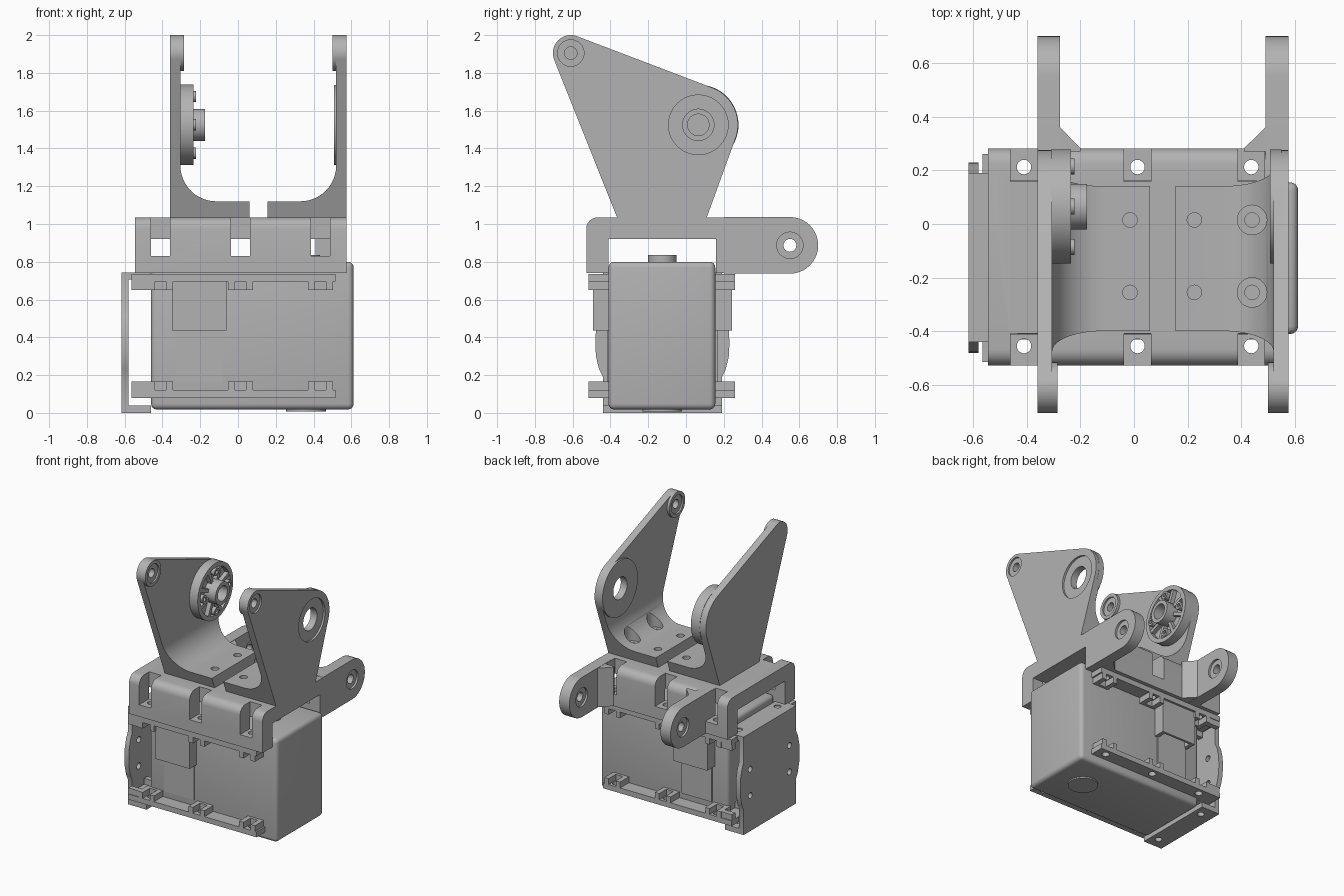
import bpy, bmesh
from math import sin, cos, pi, radians
from mathutils.geometry import convex_hull_2d

cube = bpy.data.objects.get("Cube")
if cube:
    bpy.data.objects.remove(cube, do_unlink=True)

grey = bpy.data.materials.new("plain grey")
grey.use_nodes = True
shade = (0.45, 0.45, 0.45, 1)
grey.diffuse_color = shade
grey.node_tree.nodes["Principled BSDF"].inputs["Base Color"].default_value = shade

MID_Y = -0.125                      # centre line of the motor
MID_X = 0.1075                      # centre line of the upper bracket
LUGS = (-0.41, 0.013, 0.437)        # screw positions along the motor


def prism(name, points, axis, start, end):
    """Extrude a flat outline along one axis."""
    place = {"x": lambda u, v, w: (w, u, v),
             "y": lambda u, v, w: (u, w, v),
             "z": lambda u, v, w: (u, v, w)}[axis]
    bm = bmesh.new()
    low = [bm.verts.new(place(u, v, start)) for u, v in points]
    high = [bm.verts.new(place(u, v, end)) for u, v in points]
    bm.faces.new(low)
    bm.faces.new(high)
    for i in range(len(points)):
        j = (i + 1) % len(points)
        bm.faces.new((low[i], low[j], high[j], high[i]))
    bmesh.ops.recalc_face_normals(bm, faces=bm.faces)
    mesh = bpy.data.meshes.new(name)
    bm.to_mesh(mesh)
    bm.free()
    mesh.materials.append(grey)
    obj = bpy.data.objects.new(name, mesh)
    bpy.context.collection.objects.link(obj)
    return obj


def box(name, xs, ys, zs):
    outline = [(xs[0], ys[0]), (xs[1], ys[0]), (xs[1], ys[1]), (xs[0], ys[1])]
    return prism(name, outline, "z", *zs)


def arc(u, v, radius, start, end, steps=10):
    angles = [radians(start + (end - start) * i / steps) for i in range(steps + 1)]
    return [(u + radius * cos(a), v + radius * sin(a)) for a in angles]


def cylinder(name, u, v, radius, axis, start, end, steps=40):
    return prism(name, arc(u, v, radius, 0, 360, steps)[:-1], axis, start, end)


def apply(obj, modifier):
    bpy.context.view_layer.objects.active = obj
    bpy.ops.object.modifier_apply(modifier=modifier.name)


def combine(obj, tools, operation="DIFFERENCE"):
    for tool in tools:
        mod = obj.modifiers.new("combine", "BOOLEAN")
        mod.operation, mod.solver, mod.object = operation, "EXACT", tool
        apply(obj, mod)
        bpy.data.objects.remove(tool, do_unlink=True)
    return obj


def bevel(obj, width):
    mod = obj.modifiers.new("round", "BEVEL")
    mod.width, mod.segments = width, 4
    apply(obj, mod)


def hull(points):
    return [points[i] for i in convex_hull_2d(points)]


def mirror(points):
    return [(2 * MID_X - x, z) for x, z in points]


# Motor housing with output disc and bottom pad
body = box("motor_body", (-0.46, 0.612), (-0.41, 0.155), (0.018, 0.8))
bevel(body, 0.03)
cylinder("output_disc", 0.36, MID_Y, 0.075, "z", 0.79, 0.835)
cylinder("bottom_pad", 0.36, MID_Y, 0.105, "z", 0.008, 0.03)

# Flanges with screw lugs, lower and upper
for level, (z0, z1, lug0, lug1) in {"lower": (0.08, 0.12, 0.115, 0.165),
                                    "upper": (0.695, 0.735, 0.65, 0.7)}.items():
    edge = [(-0.565, -0.515), (0.515, -0.515), (0.515, 0.26), (-0.565, 0.26)]
    flange = prism(level + "_flange", edge, "z", z0, z1)
    combine(flange, [cylinder("hole", x, y, 0.027, "z", 0, 1, 20)
                     for x in LUGS for y in (-0.455, 0.212)])
    for x in LUGS:
        for y0, y1 in ((-0.515, -0.4), (0.145, 0.26)):
            for side in (-1, 1):
                cx = x + side * 0.048
                box(level + "_lug", (cx - 0.018, cx + 0.018), (y0, y1), (lug0, lug1))
            inner = (-0.43, -0.4) if y0 < MID_Y else (0.145, 0.175)
            box(level + "_lug_back", (x - 0.05, x + 0.05), inner, (lug0, lug1))
    for y in (-0.49, -0.3, 0.05, 0.235):
        box(level + "_end_lug", (-0.565, -0.45), (y - 0.02, y + 0.02), (lug0, lug1))

# Cable sockets and cover plates on both faces
for side in (-1, 1):
    def span(near, far):
        return sorted((MID_Y + side * near, MID_Y + side * far))
    socket = box("cable_socket", (-0.35, -0.06), span(0.27, 0.368), (0.437, 0.7))
    combine(socket, [box("opening", (-0.32, -0.09), span(0.29, 0.35), (0.4, 0.5))])
    box("socket_plate", (-0.33, -0.08), span(0.275, 0.291), (0.165, 0.437))

# End bracket with bulging sides and two feet
bulge = [(0.315, 0), (0.315, 0.19), (0.335, 0.23), (0.352, 0.3), (0.355, 0.37),
         (0.352, 0.44), (0.335, 0.51), (0.315, 0.55), (0.315, 0.743)]
outline = [(MID_Y + y, z) for y, z in bulge] + [(MID_Y - y, z) for y, z in reversed(bulge)]
plate = prism("end_bracket_plate", outline, "x", -0.617, -0.58)
combine(plate, [cylinder("hole", MID_Y + s * 0.235, z, 0.023, "x", -1, 0, 20)
                for s in (-1, 1) for z in (0.27, 0.47)])
for name, z0, z1 in (("end_bracket_foot", 0, 0.04), ("end_bracket_top", 0.705, 0.743)):
    foot = box(name, (-0.6, -0.46), (-0.44, 0.19), (z0, z1))
    combine(foot, [cylinder("hole", -0.52, MID_Y + s * 0.23, 0.025, "z", z0 - 0.1, z1 + 0.1, 20)
                   for s in (-1, 1)])

# Saddle over the motor: channel section with screw notches
FRONT, BACK, BASE, TOP, R = -0.528, 0.282, 0.74, 1.035, 0.06
section = ([(BACK, BASE)] + arc(BACK - R, TOP - R, R, 0, 90, 6)
           + arc(FRONT + R, TOP - R, R, 90, 180, 6)
           + [(FRONT, BASE), (-0.41, BASE), (-0.41, 0.92), (0.16, 0.92), (0.16, BASE)])
saddle = prism("saddle", section, "x", -0.545, 0.575)
for x in LUGS:
    for ys in ((-0.6, -0.408), (0.158, 0.4)):
        combine(saddle, [box("notch", (x - 0.05, x + 0.05), ys, (0.83, 1.1))])
    combine(saddle, [cylinder("hole", x, y, 0.027, "z", 0.7, 0.9, 20)
                     for y in (-0.455, 0.212)])

# Rear arms with gussets and recessed holes
AXLE = (0.55, 0.887)
for name, x0, x1, gusset in (("right_rear_arm", -0.36, -0.275, -0.2),
                             ("left_rear_arm", 0.49, 0.575, 0.41)):
    shape = [(0.2, 0.737), *arc(*AXLE, 0.15, -90, 90, 20), (0.2, 1.037)]
    arm = prism(name, shape, "x", x0, x1)
    combine(arm, [cylinder("hole", *AXLE, 0.034, "x", x0 - 0.1, x1 + 0.1),
                  cylinder("recess", *AXLE, 0.07, "x", x0 - 0.1, x0 + 0.015),
                  cylinder("recess", *AXLE, 0.07, "x", x1 - 0.015, x1 + 0.1)])
    inside = x1 if gusset > x1 else x0
    prism(name + "_gusset", [(inside, 0.27), (gusset, 0.27), (gusset, 0.282), (inside, 0.36)],
          "z", BASE, TOP)

# Upper bracket: two L-shaped halves trimmed by the side outline
TIP, PIVOT = (-0.61, 1.905), (0.065, 1.525)
side_outline = hull(arc(*TIP, 0.095, 0, 360, 48)[:-1] + arc(*PIVOT, 0.21, 0, 360, 64)[:-1]
                    + [(-0.365, TOP), (0.11, TOP)])
half = ([(-0.36, TOP), (0.06, TOP), (0.06, 1.12)] + arc(-0.115, 1.31, 0.19, 270, 180, 12)
        + [(-0.305, 2.1), (-0.36, 2.1)])
right = prism("right_upper_bracket", half, "y", -1, 1)
left = prism("left_upper_bracket", mirror(half), "y", -1, 1)
for half_bracket in (right, left):
    combine(half_bracket, [prism("trim", side_outline, "x", -1, 1)], "INTERSECT")
combine(right, [cylinder("boss", *TIP, 0.095, "x", -0.35, -0.285)], "UNION")
combine(left, [cylinder("boss", *TIP, 0.095, "x", 0.5, 0.565),
               cylinder("boss", *PIVOT, 0.212, "x", 0.507, 0.55)], "UNION")
combine(right, [cylinder("hole", *TIP, 0.033, "x", -0.34, 0),
                cylinder("recess", *TIP, 0.07, "x", -0.297, 0)])
combine(left, [cylinder("hole", *TIP, 0.033, "x", 0, 1),
               cylinder("recess", *TIP, 0.07, "x", 0.563, 1),
               cylinder("recess", *TIP, 0.07, "x", 0, 0.512),
               cylinder("recess", *PIVOT, 0.158, "x", 0.56, 1),
               cylinder("hole", *PIVOT, 0.083, "x", 0, 1)])
for y in (0.015, -0.255):
    combine(right, [cylinder("hole", -0.015, y, 0.027, "z", 1, 1.2, 20)])
    combine(left, [cylinder("hole", 0.225, y, 0.027, "z", 1, 1.2, 20),
                   cylinder("hole", 0.44, y, 0.027, "z", 1, 1.3, 20),
                   cylinder("countersink", 0.44, y, 0.055, "z", 1.1, 1.4)])

# Drive hub on the right plate: rim, spokes, bolts and centre sleeve
cylinder("hub_disc", *PIVOT, 0.213, "x", -0.31, -0.27, 56)
rim = cylinder("hub_rim", *PIVOT, 0.213, "x", -0.275, -0.235, 56)
combine(rim, [cylinder("bore", *PIVOT, 0.18, "x", -1, 0, 56)])
sleeve = cylinder("hub_sleeve", *PIVOT, 0.085, "x", -0.275, -0.175)
combine(sleeve, [cylinder("bore", *PIVOT, 0.057, "x", -0.25, 0)])
for i in range(8):
    a = i * pi / 4 + pi / 8
    spoke = [(PIVOT[0] + r * cos(a) - w * sin(a), PIVOT[1] + r * sin(a) + w * cos(a))
             for r, w in ((0.075, -0.013), (0.19, -0.013), (0.19, 0.013), (0.075, 0.013))]
    prism("hub_spoke", spoke, "x", -0.275, -0.238)
for i in range(4):
    a = i * pi / 2
    spot = (PIVOT[0] + 0.15 * cos(a), PIVOT[1] + 0.15 * sin(a))
    bolt = cylinder("hub_bolt", *spot, 0.03, "x", -0.275, -0.222, 16)
    combine(bolt, [cylinder("bore", *spot, 0.015, "x", -0.26, 0, 12)])

# Smooth round faces, keep hard edges
bpy.ops.object.select_all(action="DESELECT")
for obj in bpy.context.scene.objects:
    if obj.type == "MESH":
        obj.select_set(True)
        bpy.context.view_layer.objects.active = obj
bpy.ops.object.shade_smooth_by_angle(angle=radians(30))
